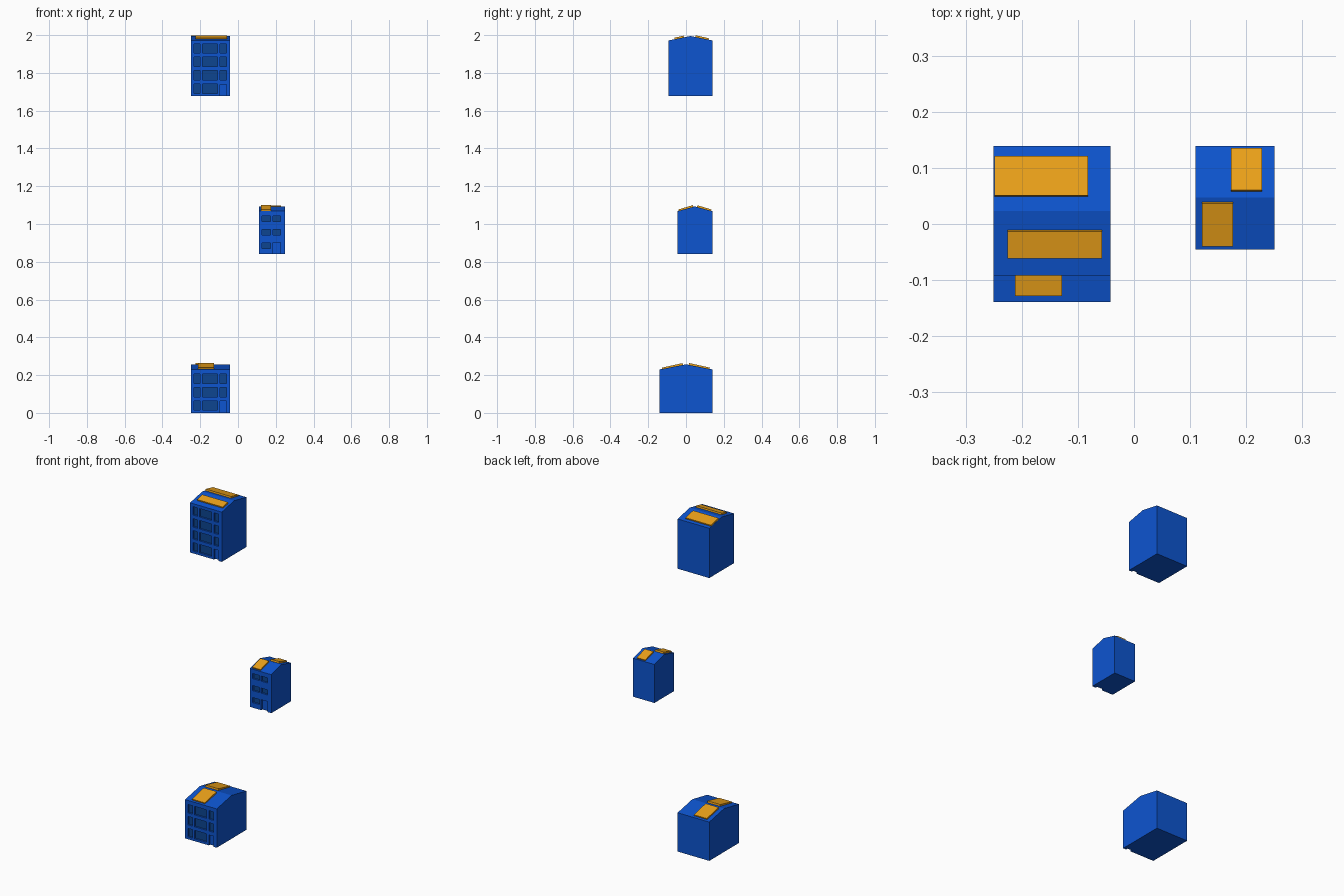
import bpy, bmesh, math
from mathutils import Matrix, Vector

if "Cube" in bpy.data.objects:
    bpy.data.objects.remove(bpy.data.objects["Cube"])


def material(name, rgb):
    m = bpy.data.materials.new(name)
    m.diffuse_color = (*rgb, 1)
    m.use_nodes = True
    m.node_tree.nodes["Principled BSDF"].inputs["Base Color"].default_value = m.diffuse_color
    return m


BLUE = material("wall_blue", (0.004, 0.09, 0.63))
GLASS = material("window_dark_blue", (0.004, 0.06, 0.28))
ORANGE = material("panel_orange", (0.84, 0.36, 0.01))
DEPTH = 0.012


def finish(name, bm, mat=None):
    bmesh.ops.recalc_face_normals(bm, faces=bm.faces)
    mesh = bpy.data.meshes.new(name)
    bm.to_mesh(mesh)
    bm.free()
    ob = bpy.data.objects.new(name, mesh)
    bpy.context.collection.objects.link(ob)
    if mat:
        mesh.materials.append(mat)
    return ob


def add_box(bm, x0, x1, y0, y1, z0, z1):
    size = Matrix.Diagonal((x1 - x0, y1 - y0, z1 - z0, 1))
    mid = Matrix.Translation(((x0 + x1) / 2, (y0 + y1) / 2, (z0 + z1) / 2))
    bmesh.ops.create_cube(bm, size=1, matrix=mid @ size)


def body(name, xs, ys, base, eave, ridge):
    # gabled side profile extruded across the width
    ym = sum(ys) / 2
    profile = [(ys[0], base), (ys[1], base), (ys[1], eave), (ym, ridge), (ys[0], eave)]
    bm = bmesh.new()
    face = bm.faces.new([bm.verts.new((xs[0], y, z)) for y, z in profile])
    ext = bmesh.ops.extrude_face_region(bm, geom=[face])
    moved = [v for v in ext["geom"] if isinstance(v, bmesh.types.BMVert)]
    bmesh.ops.translate(bm, verts=moved, vec=(xs[1] - xs[0], 0, 0))
    return finish(name, bm, BLUE)


def openings(house, name, front, windows, door):
    # recess windows and door into the front wall
    cut = bmesh.new()
    glass = bmesh.new()
    for x0, x1, z0, z1 in windows:
        add_box(cut, x0, x1, front - 0.02, front + DEPTH, z0, z1)
        add_box(glass, x0, x1, front + DEPTH - 0.002, front + DEPTH + 0.002, z0, z1)
    x0, x1, z0, z1 = door
    add_box(cut, x0, x1, front - 0.02, front + DEPTH, z0 - 0.02, z1)
    cutter = finish(name + "_cutter", cut, BLUE)
    cutter.hide_render = True
    finish(name + "_windows", glass, GLASS)
    mod = house.modifiers.new("openings", "BOOLEAN")
    mod.operation, mod.solver, mod.object = "DIFFERENCE", "EXACT", cutter
    bpy.context.view_layer.objects.active = house
    bpy.ops.object.modifier_apply(modifier=mod.name)
    bpy.data.objects.remove(cutter)


def roof_panel(name, ys, eave, ridge, x0, x1, y0, y1):
    # slab lying on a roof slope, slightly raised at the ridge end
    ym, half = sum(ys) / 2, (ys[1] - ys[0]) / 2
    side = 1 if (y0 + y1) / 2 < ym else -1
    slope = (ridge - eave) / half
    yc = (y0 + y1) / 2
    z = ridge - abs(yc - ym) * slope + 0.0035
    angle = math.atan(slope + 0.03)
    bm = bmesh.new()
    half_len = (y1 - y0) / 2 / math.cos(angle)
    add_box(bm, x0, x1, -half_len, half_len, -0.005, 0.005)
    turn = Matrix.Translation((0, yc, z)) @ Matrix.Rotation(side * angle, 4, "X")
    bmesh.ops.transform(bm, matrix=turn, verts=bm.verts)
    finish(name, bm, ORANGE)


def building(name, xs, ys, base, eave, ridge, windows, door, panels):
    house = body(name, xs, ys, base, eave, ridge)
    openings(house, name, ys[0], windows, door)
    for label, p in zip(("front", "back"), panels):
        roof_panel(f"{name}_{label}_panel", ys, eave, ridge, *p)


# wide buildings: three window columns, door at lower right
wide_x = (-0.25, -0.042)
cols = [(-0.232, -0.2), (-0.187, -0.109), (-0.094, -0.062)]


def wide(name, ys, base, floors, eave, ridge, panels):
    wins = [(*c, base + 0.014 + 0.071 * i, base + 0.064 + 0.071 * i)
            for i in range(floors) for c in cols if not (i == 0 and c is cols[2])]
    building(name, wide_x, ys, base, eave, ridge, wins,
             (-0.094, -0.062, base, base + 0.062), panels)


wide("low_building", (-0.139, 0.139), 0.0, 3, 0.23, 0.257,
     [(-0.212, -0.128, -0.127, -0.017), (-0.225, -0.14, 0.015, 0.125)])
wide("tall_building", (-0.092, 0.139), 1.677, 4, 1.972, 1.995,
     [(-0.225, -0.057, -0.06, -0.012), (-0.249, -0.082, 0.05, 0.12)])

# narrow middle building: two window columns
nb = 0.84
ncols = [(0.128, 0.171), (0.184, 0.226)]
nwins = [(*c, nb + 0.03 + 0.071 * i, nb + 0.06 + 0.071 * i)
         for i in range(3) for c in ncols if not (i == 0 and c is ncols[1])]
building("narrow_building", (0.11, 0.25), (-0.045, 0.139), nb, 1.068, 1.093, nwins,
         (0.184, 0.226, nb, nb + 0.062),
         [(0.121, 0.176, -0.039, 0.038), (0.173, 0.228, 0.059, 0.134)])
